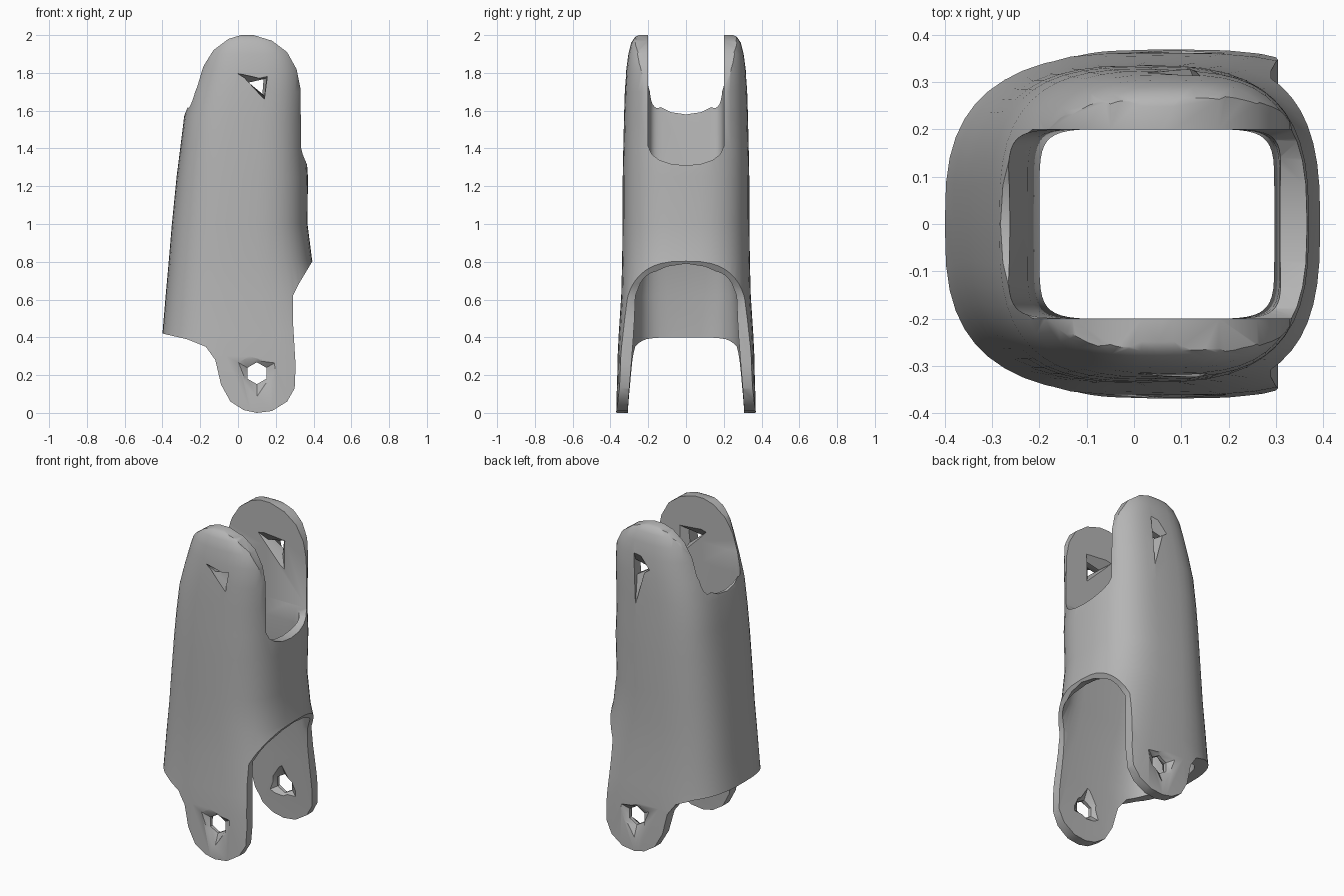
import bpy, bmesh, math

cube = bpy.data.objects.get("Cube")
if cube:
    bpy.data.objects.remove(cube, do_unlink=True)

grey = bpy.data.materials.new("plain grey")
grey.use_nodes = True
colour = (0.46, 0.46, 0.46, 1)
grey.diffuse_color = colour
grey.node_tree.nodes["Principled BSDF"].inputs["Base Color"].default_value = colour


def skin(name, rings):
    """Closed solid through matching rings of points."""
    bm = bmesh.new()
    rows = [[bm.verts.new(p) for p in ring] for ring in rings]
    n = len(rows[0])
    for a, b in zip(rows, rows[1:]):
        for i in range(n):
            j = (i + 1) % n
            bm.faces.new((a[i], a[j], b[j], b[i]))
    bm.faces.new(rows[0][::-1])
    bm.faces.new(rows[-1])
    bmesh.ops.recalc_face_normals(bm, faces=bm.faces)
    mesh = bpy.data.meshes.new(name)
    bm.to_mesh(mesh)
    bm.free()
    ob = bpy.data.objects.new(name, mesh)
    bpy.context.collection.objects.link(ob)
    ob.data.materials.append(grey)
    return ob


def loft(name, stations, count=48):
    """Rounded-box sections: height, left x, right x, half depth, squareness."""
    rings = []
    for z, x0, x1, hy, power in stations:
        ring = []
        for i in range(count):
            a = math.tau * i / count
            c, s = math.cos(a), math.sin(a)
            x = math.copysign(abs(c) ** (2 / power), c)
            y = math.copysign(abs(s) ** (2 / power), s)
            ring.append(((x0 + x1) / 2 + x * (x1 - x0) / 2, y * hy, z))
        rings.append(ring)
    return skin(name, rings)


def along_x(name, pts, x0, x1):
    return skin(name, [[(x, y, z) for y, z in pts] for x in (x0, x1)])


def along_y(name, layers):
    return skin(name, [[(x, y, z) for x, z in pts] for y, pts in layers])


def combine(target, tool, operation="DIFFERENCE"):
    mod = target.modifiers.new(tool.name, "BOOLEAN")
    mod.object, mod.operation, mod.solver = tool, operation, "EXACT"
    bpy.context.view_layer.objects.active = target
    bpy.ops.object.modifier_apply(modifier=mod.name)
    bpy.data.objects.remove(tool, do_unlink=True)


def mirrored(pts):
    """Half profile from the outside in, ending on the centre line."""
    return pts + [(-y, z) for y, z in reversed(pts[:-1])]


# Outer sleeve
sleeve = loft("sleeve", [
    (-.1, -.46, .60, .372, 3), (.3, -.42, .54, .362, 3), (.42, -.40, .50, .356, 2.9),
    (.62, -.383, .44, .343, 2.9), (.81, -.366, .392, .338, 2.8), (1.0, -.35, .368, .336, 2.8),
    (1.25, -.325, .37, .335, 2.9), (1.4, -.306, .36, .332, 3), (1.57, -.285, .362, .328, 3),
    (1.7, -.25, .365, .324, 3), (1.82, -.215, .36, .316, 3), (1.9, -.19, .335, .305, 3),
    (1.96, -.15, .285, .29, 3), (1.99, -.11, .225, .27, 3), (2.0, -.08, .18, .25, 3)])

# Side outline with rounded upper and lower lugs
outline = [(-.42, .425), (-.40, .42), (-.27, .39), (-.17, .35), (-.12, .28),
           (-.09, .15), (-.04, .06), (.03, .015), (.10, 0), (.18, .01),
           (.26, .06), (.30, .13), (.305, .25), (.29, .5), (.29, .62),
           (.32, .68), (.41, .83), (.41, 1.3), (.335, 1.4), (.33, 1.72),
           (.31, 1.82), (.26, 1.91), (.18, 1.97), (.05, 2.01), (-.05, 1.98),
           (-.13, 1.92), (-.18, 1.84), (-.2, 1.79), (-.245, 1.66),
           (-.31, 1.55), (-.42, 1.4)]
combine(sleeve, along_y("outline", [(-.6, outline), (.6, outline)]), "INTERSECT")

# Hollow core, squarer at the top and wider towards the bottom
combine(sleeve, loft("core", [
    (-.2, -.34, .65, .318, 4), (.1, -.33, .6, .304, 4), (.4, -.315, .52, .284, 3.6),
    (.62, -.295, .43, .274, 4), (.8, -.26, .345, .25, 5), (1.0, -.2, .297, .201, 7),
    (1.3, -.225, .308, .2, 8), (1.6, -.265, .335, .2, 8), (2.2, -.3, .4, .2, 8)]))

# Upper saddle slots, deeper on one side
for name, floor, drop, x0, x1 in (("deep_slot", 1.31, .1, .05, .7),
                                  ("high_slot", 1.58, .15, -.7, .06)):
    curve = [(.2, 2.3), (.2, floor + drop), (.18, floor + drop * .58),
             (.14, floor + drop * .28), (.08, floor + drop * .08), (0, floor)]
    combine(sleeve, along_x(name, mirrored(curve), x0, x1))

# Lower arch between the two lugs
arch = [(.3, -.2), (.29, .1), (.277, .4), (.268, .62), (.24, .69), (.18, .74),
        (.1, .775), (0, .79)]
combine(sleeve, along_x("arch", mirrored(arch), .1, .8))


def hexagon(even, odd):
    """Six points round the lower pin, with alternating radii."""
    radii = (even, odd) * 3
    return [(.1 + r * math.cos((k + .5) * math.pi / 3),
             .21 + r * math.sin((k + .5) * math.pi / 3)) for k, r in enumerate(radii)]


# Pin holes with flared, faceted mouths
small = [(.04, 1.745), (.15, 1.77), (.14, 1.68)]
front_flare = [(-.04, 1.84), (.16, 1.79), (.14, 1.65)]
back_flare = [(.02, 1.75), (.13, 1.88), (.11, 1.46)]
inner_flare = [(-.02, 1.82), (.2, 1.8), (.2, 1.58)]
for side, flare in ((-1, front_flare), (1, back_flare)):
    combine(sleeve, along_y("lower_hole", [
        (side * .27, hexagon(.09, .16)), (side * .32, hexagon(.058, .058)),
        (side * .34, hexagon(.058, .058)), (side * .385, hexagon(.17, .1))]))
    combine(sleeve, along_y("upper_hole", [
        (side * .18, inner_flare), (side * .24, small),
        (side * .28, small), (side * .345, flare)]))

# Clean up and shade
bm = bmesh.new()
bm.from_mesh(sleeve.data)
bmesh.ops.remove_doubles(bm, verts=bm.verts, dist=.0005)
bm.to_mesh(sleeve.data)
bm.free()
bpy.ops.object.select_all(action="DESELECT")
sleeve.select_set(True)
bpy.context.view_layer.objects.active = sleeve
bpy.ops.object.shade_smooth_by_angle(angle=math.radians(35))
